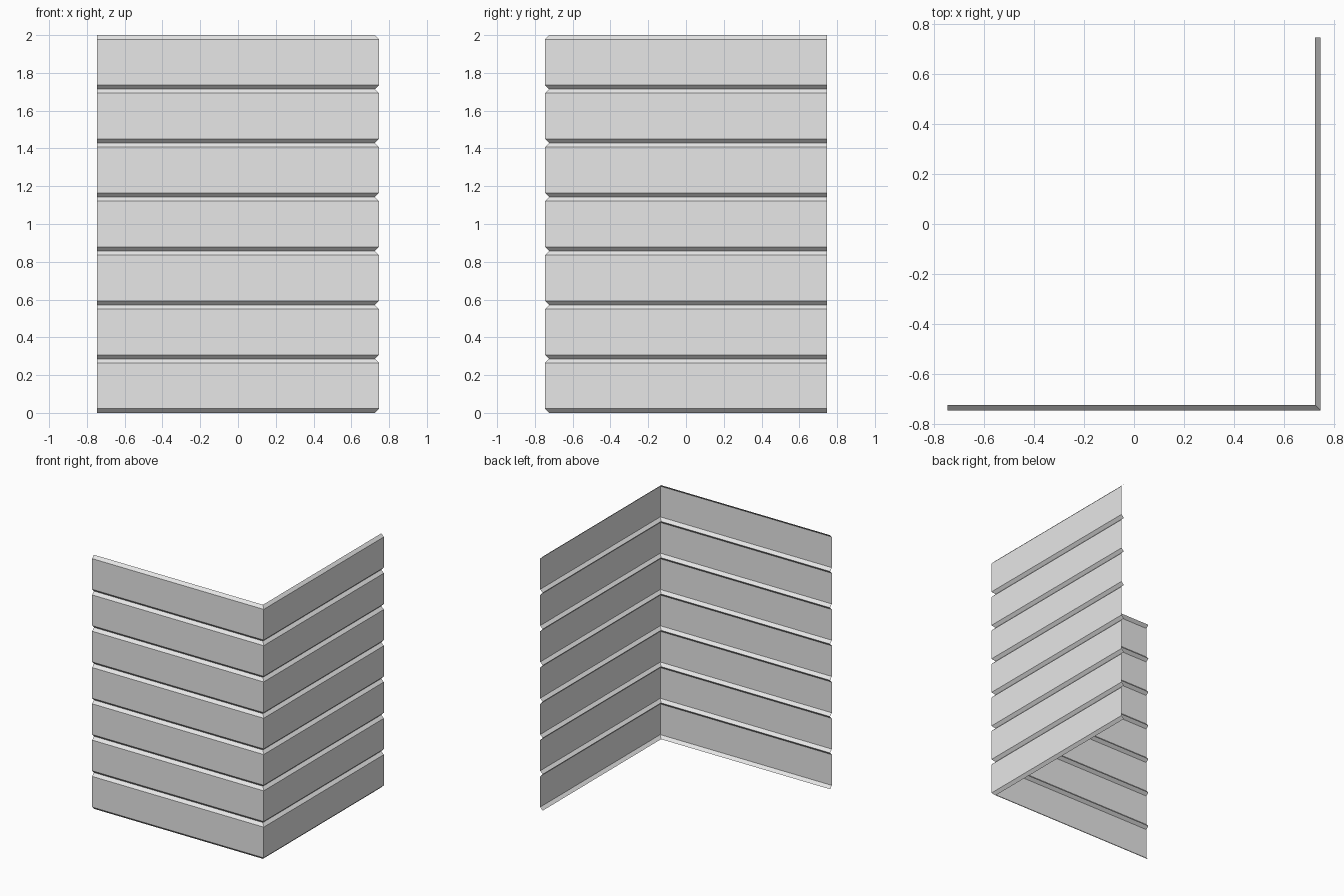
import bpy
import bmesh

if "Cube" in bpy.data.objects:
    bpy.data.objects.remove(bpy.data.objects["Cube"], do_unlink=True)

HALF = 0.747            # half the plan width
BEVEL = 0.022           # depth and height of each board's chamfer
BOARDS = 7
PITCH = 2.0 / BOARDS

grey = bpy.data.materials.new("light_grey")
grey.use_nodes = True
grey.diffuse_color = (0.8, 0.8, 0.8, 1)
grey.node_tree.nodes["Principled BSDF"].inputs["Base Color"].default_value = (0.8, 0.8, 0.8, 1)


def corner_board(name, z0, z1):
    """Thin chamfered board running along the front and mitred round the corner."""
    profile = [(BEVEL, z0), (0, z0 + BEVEL), (0, z1 - BEVEL), (BEVEL, z1)]
    bm = bmesh.new()
    rows = []
    for inset, z in profile:
        d = HALF - inset
        path = [(-HALF, -d), (d, -d), (d, HALF)]
        rows.append([bm.verts.new((x, y, z)) for x, y in path])
    for low, high in zip(rows, rows[1:]):
        for i in range(2):
            bm.faces.new((low[i], low[i + 1], high[i + 1], high[i]))
    mesh = bpy.data.meshes.new(name)
    bm.to_mesh(mesh)
    bm.free()
    mesh.materials.append(grey)
    board = bpy.data.objects.new(name, mesh)
    bpy.context.collection.objects.link(board)


# Stacked boards, meeting in V grooves
for n in range(BOARDS):
    corner_board(f"siding_board_{n + 1}", n * PITCH, (n + 1) * PITCH)
